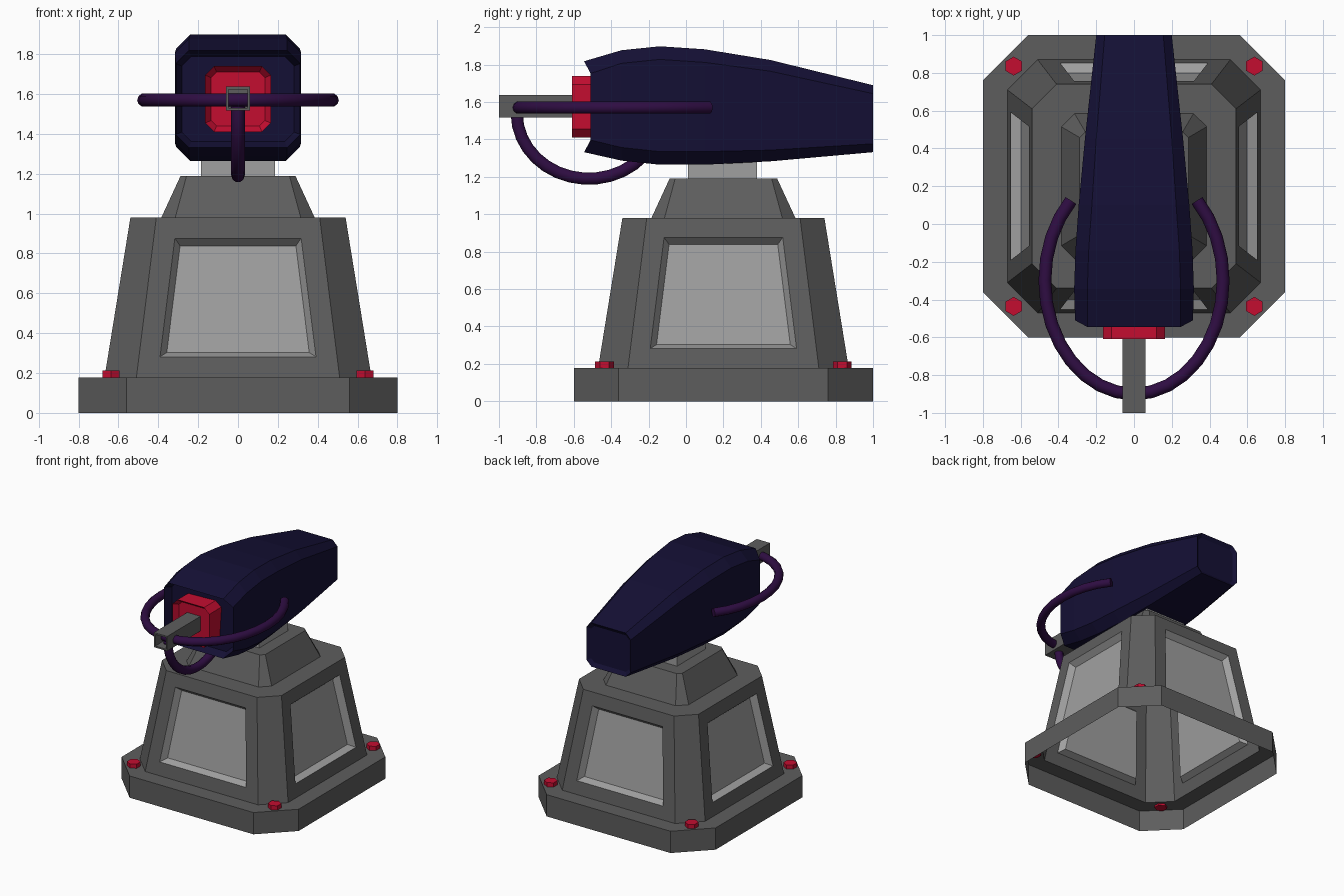
import bpy, bmesh, math
from mathutils import Matrix

if "Cube" in bpy.data.objects:
    bpy.data.objects.remove(bpy.data.objects["Cube"])


def material(name, rgb):
    m = bpy.data.materials.new(name)
    m.diffuse_color = (*rgb, 1)
    m.use_nodes = True
    m.node_tree.nodes["Principled BSDF"].inputs["Base Color"].default_value = m.diffuse_color
    return m


NAVY = material("navy", (0.007, 0.005, 0.035))
RED = material("red", (0.55, 0.004, 0.03))
PURPLE = material("purple", (0.028, 0.004, 0.055))
DARK = material("dark_grey", (0.11, 0.11, 0.11))
LIGHT = material("light_grey", (0.35, 0.35, 0.35))


def finish(name, bm, *mats):
    me = bpy.data.meshes.new(name)
    bm.to_mesh(me)
    bm.free()
    for m in mats:
        me.materials.append(m)
    ob = bpy.data.objects.new(name, me)
    bpy.context.collection.objects.link(ob)
    return ob


def octagon(hx, hy, c):
    """Rectangle with cut corners; side 0, 2, 4, 6 are the flats."""
    return [(-hx + c, -hy), (hx - c, -hy), (hx, -hy + c), (hx, hy - c),
            (hx - c, hy), (-hx + c, hy), (-hx, hy - c), (-hx, -hy + c)]


def loft(bm, rings, cap_start=True, cap_end=True):
    """Bridge rings of points; returns the bands of faces and the caps."""
    vs = [[bm.verts.new(p) for p in r] for r in rings]
    n = len(vs[0])
    bands = [[bm.faces.new((a[i], a[(i + 1) % n], b[(i + 1) % n], b[i])) for i in range(n)]
             for a, b in zip(vs, vs[1:])]
    start = bm.faces.new(vs[0][::-1]) if cap_start else None
    end = bm.faces.new(vs[-1]) if cap_end else None
    bm.normal_update()
    return bands, start, end


def recess(bm, faces, rim, depth):
    """Plain inset for a rim, then a sloped inset sunk inwards."""
    if rim:
        bmesh.ops.inset_individual(bm, faces=faces, thickness=rim, use_even_offset=True)
    return bmesh.ops.inset_individual(bm, faces=faces, thickness=0.03, depth=-depth,
                                      use_even_offset=True)["faces"]


def box(name, x, y, z, mat):
    bm = bmesh.new()
    size = [b - a for a, b in (x, y, z)]
    mid = [(a + b) / 2 for a, b in (x, y, z)]
    bmesh.ops.create_cube(bm, size=1, matrix=Matrix.Translation(mid) @ Matrix.Diagonal((*size, 1)))
    return bm


CY = 0.2  # pedestal centre in y

# Pedestal: open-bottomed shell with foot plate, tapered body and neck
bm = bmesh.new()
levels = [(0.8, 0.24, 0), (0.8, 0.24, 0.178), (0.67, 0.16, 0.178),
          (0.54, 0.13, 0.98), (0.385, 0.07, 0.98), (0.288, 0.03, 1.19)]
bands, _, _ = loft(bm, [[(x, y + CY, z) for x, y in octagon(h, h, c)] for h, c, z in levels],
                   cap_start=False)
panels = bands[2][::2]
slopes = recess(bm, panels, 0.105, 0.05)
for f in panels + slopes:
    f.material_index = 1
finish("pedestal", bm, DARK, LIGHT)

# Hexagonal bolts on the plate corners
for i, (sx, sy) in enumerate([(-1, -1), (1, -1), (1, 1), (-1, 1)]):
    bm = bmesh.new()
    bmesh.ops.create_cone(bm, cap_ends=True, segments=6, radius1=0.05, radius2=0.05, depth=0.05,
                          matrix=Matrix.Translation((sx * 0.637, CY + sy * 0.636, 0.187)))
    finish(f"bolt_{i + 1}", bm, RED)

# Swivel column between neck and head
bm = box("column", (-0.185, 0.185), (0.01, 0.38), (1.15, 1.4), LIGHT)
finish("swivel_column", bm, LIGHT)

# Head: octagonal sections along y, sunk at both ends
sections = [(-0.545, 0.312, 1.332, 1.818, 0.065), (-0.345, 0.317, 1.287, 1.877, 0.07),
            (-0.14, 0.31, 1.265, 1.898, 0.07), (0.1, 0.293, 1.265, 1.882, 0.07),
            (0.45, 0.26, 1.283, 1.825, 0.06), (1.0, 0.2, 1.332, 1.69, 0.045)]
rings = []
for k, (y, hx, lo, hi, c) in enumerate(sections):
    ring = []
    for x, z in octagon(hx, (hi - lo) / 2, c):
        back = 0.035 if k == 0 and abs(x) > hx - 0.001 else 0
        ring.append((x, y + back, z + (hi + lo) / 2))
    rings.append(ring[::-1])
bm = bmesh.new()
_, front, rear = loft(bm, rings)
recess(bm, [front], 0, 0.06)
recess(bm, [rear], 0, 0.02)
finish("head_shell", bm, NAVY)

# Red barrel mount with a sunk front
bm = bmesh.new()
_, front, _ = loft(bm, [[(x, y, z + 1.575) for x, z in octagon(0.165, 0.165, 0.045)][::-1]
                        for y in (-0.61, -0.35)])
recess(bm, [front], 0, 0.04)
finish("barrel_mount", bm, RED)

# Square barrel with a hollow muzzle
bm = box("barrel", (-0.06, 0.06), (-1.0, -0.4), (1.517, 1.637), DARK)
bm.normal_update()
muzzle = [f for f in bm.faces if f.normal.y < -0.9]
bmesh.ops.inset_individual(bm, faces=muzzle, thickness=0.018)
bmesh.ops.inset_individual(bm, faces=muzzle, thickness=0.001, depth=-0.1)
finish("barrel", bm, DARK)


# Hoses
def hose(name, pts):
    cu = bpy.data.curves.new(name, "CURVE")
    cu.dimensions = "3D"
    cu.bevel_depth = 0.034
    cu.bevel_resolution = 3
    cu.use_fill_caps = True
    sp = cu.splines.new("POLY")
    sp.points.add(len(pts) - 1)
    for p, co in zip(sp.points, pts):
        p.co = (*co, 1)
    sp.use_smooth = True
    ob = bpy.data.objects.new(name, cu)
    bpy.context.collection.objects.link(ob)
    cu.materials.append(PURPLE)
    bpy.ops.object.select_all(action="DESELECT")
    ob.select_set(True)
    bpy.context.view_layer.objects.active = ob
    bpy.ops.object.convert(target="MESH")


angles = [math.radians(-135 + 270 * i / 24) for i in range(25)]
hose("side_hose", [(0.472 * math.sin(a), -0.3 - 0.6 * math.cos(a), 1.57) for a in angles])
arc = [math.radians(180 + 150 * i / 14) for i in range(15)]
hose("lower_hose", [(0, -0.52 + 0.385 * math.cos(a), 1.54 + 0.35 * math.sin(a)) for a in arc])
